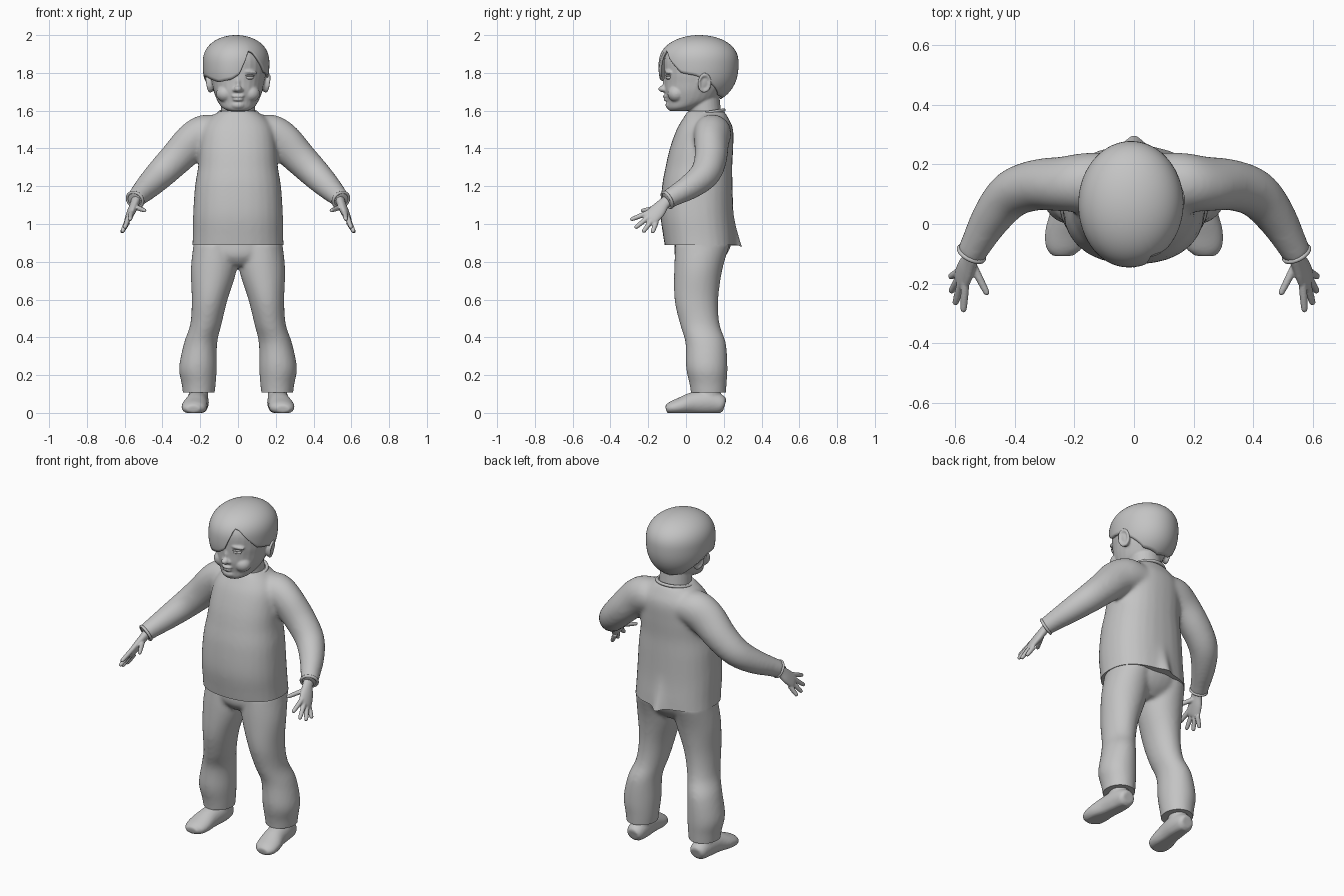
import bpy, bmesh, math
from mathutils import Vector

cube = bpy.data.objects.get("Cube")
if cube:
    bpy.data.objects.remove(cube, do_unlink=True)

GREY = (0.55, 0.55, 0.55, 1)
clay = bpy.data.materials.new("clay_grey")
clay.use_nodes = True
clay.diffuse_color = GREY
clay.node_tree.nodes["Principled BSDF"].inputs["Base Color"].default_value = GREY


def select(objs):
    bpy.ops.object.select_all(action='DESELECT')
    for o in objs:
        o.select_set(True)
    bpy.context.view_layer.objects.active = objs[0]


def finish(obj, angle=50):
    obj.data.materials.clear()
    obj.data.materials.append(clay)
    select([obj])
    bpy.ops.object.shade_smooth_by_angle(angle=math.radians(angle))
    return obj


def to_object(name, bm):
    bmesh.ops.recalc_face_normals(bm, faces=bm.faces[:])
    mesh = bpy.data.meshes.new(name)
    bm.to_mesh(mesh)
    bm.free()
    obj = bpy.data.objects.new(name, mesh)
    bpy.context.collection.objects.link(obj)
    return obj


def catmull(a, b, c, d, t):
    return [0.5 * (2 * q + (r - p) * t + (2 * p - 5 * q + 4 * r - s) * t * t
                   + (3 * q - p - 3 * r + s) * t ** 3) for p, q, r, s in zip(a, b, c, d)]


def loft(name, rings, side=1, flat=True, wide=(1, 0, 0), power=2.0, n=28, steps=5):
    """Closed skin through rings (x, y, z, half width, half depth)."""
    rings = [(r[0] * side,) + tuple(r[1:]) for r in rings]
    wide = Vector((wide[0] * side, wide[1], wide[2]))
    pad = [rings[0]] + rings + [rings[-1]]
    dense = [catmull(*pad[i:i + 4], k / steps) for i in range(len(rings) - 1) for k in range(steps)]
    dense.append(rings[-1])
    bm, loops = bmesh.new(), []
    for i, r in enumerate(dense):
        ahead, behind = dense[min(i + 1, len(dense) - 1)], dense[max(i - 1, 0)]
        axis = Vector((0, 0, 1)) if flat else (Vector(ahead[:3]) - Vector(behind[:3])).normalized()
        u = (wide - axis * wide.dot(axis)).normalized()
        v = axis.cross(u)
        loop = []
        for k in range(n):
            c, s = math.cos(math.tau * k / n), math.sin(math.tau * k / n)
            c = math.copysign(abs(c) ** (2 / power), c)
            s = math.copysign(abs(s) ** (2 / power), s)
            p = Vector(r[:3]) + u * c * r[3] + v * s * r[4]
            p.z = max(p.z, 0)
            loop.append(bm.verts.new(p))
        loops.append(loop)
    for a, b in zip(loops, loops[1:]):
        for k in range(n):
            bm.faces.new((a[k], a[k - 1], b[k - 1], b[k]))
    bm.faces.new(loops[0])
    bm.faces.new(loops[-1])
    return to_object(name, bm)


def ball(name, loc, size, turn=(0, 0, 0)):
    bpy.ops.mesh.primitive_uv_sphere_add(segments=24, ring_count=14, location=loc, rotation=turn)
    obj = bpy.context.object
    obj.name, obj.scale = name, size
    return obj


def ring(name, loc, major, minor, scale, turn):
    bpy.ops.mesh.primitive_torus_add(major_radius=major, minor_radius=minor, major_segments=36,
                                     minor_segments=10, location=loc, rotation=turn)
    obj = bpy.context.object
    obj.name, obj.scale = name, scale
    return obj


def blend(name, parts, voxel, smooth, cut=None):
    """Melt overlapping parts into one soft skin, with an optional level hem."""
    select(parts)
    bpy.ops.object.join()
    src = bpy.context.object
    bpy.ops.object.transform_apply(location=True, rotation=True, scale=True)
    remesh = src.modifiers.new("melt", 'REMESH')
    remesh.mode, remesh.voxel_size = 'VOXEL', voxel
    soft = src.modifiers.new("soften", 'SMOOTH')
    soft.factor, soft.iterations = 0.5, smooth
    mesh = bpy.data.meshes.new_from_object(src.evaluated_get(bpy.context.evaluated_depsgraph_get()))
    bpy.data.objects.remove(src, do_unlink=True)
    bm = bmesh.new()
    bm.from_mesh(mesh)
    if cut:
        bmesh.ops.bisect_plane(bm, geom=bm.verts[:] + bm.edges[:] + bm.faces[:],
                               plane_co=(0, 0, cut), plane_no=(0, 0, 1), clear_inner=True)
        bmesh.ops.holes_fill(bm, edges=[e for e in bm.edges if e.is_boundary], sides=0)
    return finish(to_object(name, bm))


# Shirt: torso and sleeves in one skin
torso = [(0, .08, .84, .245, .185), (0, .07, .93, .24, .19), (0, .058, 1.05, .238, .193),
         (0, .06, 1.2, .228, .187), (0, .068, 1.3, .212, .177), (0, .082, 1.4, .205, .168),
         (0, .10, 1.5, .19, .15), (0, .105, 1.56, .15, .12), (0, .105, 1.6, .095, .095)]
sleeve = [(.10, .14, 1.48, .10, .09), (.17, .138, 1.475, .10, .105), (.24, .135, 1.435, .09, .103),
          (.33, .13, 1.345, .085, .09), (.41, .10, 1.265, .08, .08), (.475, .025, 1.2, .068, .068),
          (.53, -.07, 1.145, .053, .053), (.548, -.105, 1.125, .05, .05)]
parts = [loft("torso", torso, power=2.3)]
parts += [loft("sleeve", sleeve, s, flat=False, wide=(.5, .8, 0)) for s in (1, -1)]
shirt = blend("shirt", parts, .011, 12, cut=.89)
for v in shirt.data.vertices:  # pinched tail at the back hem
    if v.co.y > .1 and v.co.z < 1.1:
        pull = math.exp(-(v.co.x / .05) ** 2) * (1.1 - v.co.z) / .21
        v.co.y += .035 * pull ** 2
        v.co.z -= .012 * pull ** 3
finish(ring("collar", (0, .105, 1.588), .1, .009, (1, .98, 1), (.16, 0, 0)))

# Trousers: hips and two baggy legs
hips = [(0, .09, 1.0, .21, .14), (0, .09, .9, .238, .15), (0, .075, .83, .19, .135),
        (0, .065, .78, .08, .09)]
leg = [(.12, .09, .9, .115, .145), (.128, .065, .76, .122, .128), (.15, .055, .6, .095, .116),
       (.17, .073, .47, .083, .105), (.198, .104, .37, .088, .107), (.212, .11, .24, .1, .11),
       (.208, .117, .15, .09, .098), (.208, .12, .07, .08, .09)]
parts = [loft("hips", hips)] + [loft("leg", leg, s) for s in (1, -1)]
blend("trousers", parts, .011, 8, cut=.108)

# Shoes
shoe = [(.21, .205, .04, .035, .03), (.21, .185, .045, .05, .05), (.212, .12, .055, .058, .065),
        (.22, .04, .05, .06, .06), (.23, -.03, .035, .068, .046), (.236, -.08, .025, .06, .034),
        (.236, -.106, .02, .035, .02)]
ankle = [(.21, .125, .06, .052, .06), (.21, .125, .17, .05, .055)]
for s, label in ((1, "left"), (-1, "right")):
    blend(label + "_shoe", [loft("foot", shoe, s, flat=False), loft("ankle", ankle, s)], .007, 4)

# Hands: flat palm, four fingers, thumb
palm = [(.535, -.075, 1.14, .032, .028), (.546, -.115, 1.11, .032, .023),
        (.563, -.15, 1.07, .043, .022), (.578, -.185, 1.035, .045, .018),
        (.584, -.198, 1.022, .038, .012)]
fingers = [((.566, -.205, 1.058), (.572, -.295, 1.022)), ((.58, -.2, 1.036), (.6, -.27, .978)),
           ((.588, -.185, 1.015), (.614, -.228, .956)), ((.587, -.16, 1.005), (.617, -.178, .953)),
           ((.545, -.13, 1.09), (.49, -.238, 1.07))]
for s, label in ((1, "left"), (-1, "right")):
    parts = [loft("palm", palm, s, flat=False, wide=(.03, .055, -.05))]
    for root, tip in fingers:
        a, b = Vector(root), Vector(tip)
        rings = [(*a.lerp(b, t), r, r) for t, r in
                 ((-.15, .014), (.3, .0135), (.7, .012), (.93, .01), (1.0, .005))]
        parts.append(loft("finger", rings, s, flat=False, wide=(.3, .6, .7), n=14))
    blend(label + "_hand", parts, .004, 4)
    turn = Vector((.018 * s, -.035, -.02)).to_track_quat('Z', 'Y').to_euler()
    finish(ring(label + "_cuff", (.545 * s, -.099, 1.128), .045, .008, (1, 1, 1), turn))

# Head: skull, neck, nose, cheeks, lips and ears in one skin
skull = [(0, -.045, 1.597, .045, .04), (0, -.015, 1.615, .082, .083), (0, .025, 1.65, .108, .127),
         (0, .042, 1.7, .128, .155), (0, .058, 1.75, .14, .172), (0, .066, 1.8, .149, .182),
         (0, .068, 1.88, .148, .182), (0, .07, 1.94, .115, .145), (0, .07, 1.97, .06, .08)]
neck = [(0, .105, 1.53, .095, .09), (0, .1, 1.6, .09, .085), (0, .09, 1.7, .09, .085)]
parts = [loft("skull", skull), loft("neck", neck),
         ball("nose", (0, -.12, 1.715), (.021, .027, .018)),
         ball("bridge", (0, -.105, 1.745), (.014, .018, .04)),
         ball("chin", (0, -.075, 1.63), (.042, .034, .026)),
         ball("upper_lip", (0, -.106, 1.676), (.034, .017, .009)),
         ball("lower_lip", (0, -.104, 1.659), (.028, .016, .009))]
for s in (1, -1):
    parts += [ball("cheek", (.066 * s, -.05, 1.69), (.05, .048, .045)),
              ball("nostril", (.017 * s, -.112, 1.71), (.012, .016, .011)),
              ball("brow", (.062 * s, -.094, 1.805), (.042, .016, .011), (0, .1 * s, .3 * s)),
              ball("ear", (.142 * s, .095, 1.745), (.016, .034, .045), (0, .15 * s, .25 * s)),
              ring("ear_rim", (.155 * s, .098, 1.747), .032, .008, (1.35, .95, 1),
                   (0, math.pi / 2 + .15 * s, .25 * s))]
blend("head", parts, .0055, 4)
for s, label in ((1, "left"), (-1, "right")):
    finish(ball(label + "_eye", (.06 * s, -.093, 1.775), (.025, .013, .011), (0, 0, .3 * s)))
    finish(ball(label + "_eyelid", (.06 * s, -.094, 1.785), (.029, .014, .006), (0, .08 * s, .3 * s)))

# Hair: cap from the crown to a hairline, given as (degrees from the front, height)
hairline = [(-180, 1.66), (-135, 1.68), (-110, 1.74), (-85, 1.785), (-60, 1.775), (-32, 1.75),
            (-8, 1.765), (5, 1.79), (14, 1.855), (23, 1.92), (32, 1.91), (45, 1.86), (62, 1.80),
            (85, 1.785), (110, 1.74), (135, 1.68), (180, 1.66)]


def edge_height(deg):
    for (a, za), (b, zb) in zip(hairline, hairline[1:]):
        if a <= deg <= b:
            return za + (zb - za) * (deg - a) / (b - a)


bm, columns, rows = bmesh.new(), [], 24
for i in range(120):
    deg = -180 + 3 * i
    a, drop = math.radians(deg), edge_height(deg) - 1.85
    end = math.acos(drop / (.15 if drop > 0 else .22))
    puff = .07 * math.exp(-((deg + 25) / 40) ** 2)
    column = []
    for j in range(rows + 1):
        c = math.cos(end * j / rows)
        r = math.sqrt(max(0, 1 - abs(c) ** 2.4)) * (1 + puff * (j / rows) ** 2)
        column.append(bm.verts.new((-.01 + .176 * r * math.sin(a), .07 - .208 * r * math.cos(a),
                                    1.85 + c * (.15 if c > 0 else .22))))
    columns.append(column)
for i, col in enumerate(columns):
    for j in range(rows):
        bm.faces.new((columns[i - 1][j], col[j], col[j + 1], columns[i - 1][j + 1]))
bmesh.ops.remove_doubles(bm, verts=bm.verts[:], dist=.0005)
hair = to_object("hair", bm)
shell = hair.modifiers.new("thickness", 'SOLIDIFY')
shell.thickness, shell.offset = .014, -1
finish(hair)
